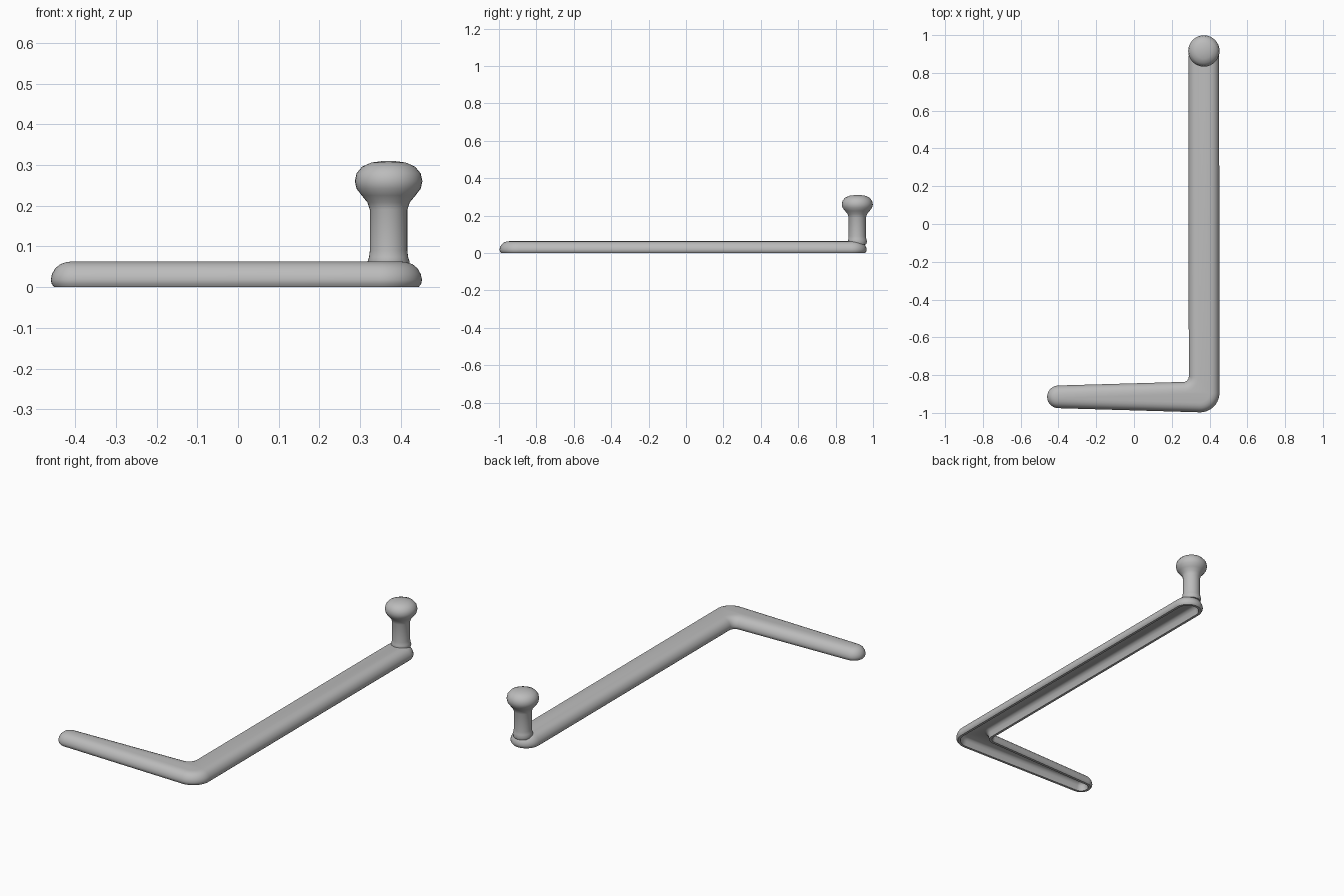
import bpy
import bmesh
from math import cos, sin, radians

cube = bpy.data.objects.get("Cube")
if cube:
    bpy.data.objects.remove(cube)

grey = bpy.data.materials.new("plain grey")
grey.use_nodes = True
colour = (0.5, 0.5, 0.5, 1)
grey.diffuse_color = colour
grey.node_tree.nodes["Principled BSDF"].inputs["Base Color"].default_value = colour

# Arcs of the L outline, counter-clockwise: centre, radius, start and end angle.
# The last one is the concave inner corner.
ARCS = [
    (-0.40, -0.915, 0.06, 92, 268),
    (0.35, -0.895, 0.102, 268, 360),
    (0.37, 0.885, 0.081, 0, 180),
    (0.262, -0.808, -0.028, 180, 92),
]
STEPS = 14


def outline(inset):
    """L outline moved inwards by inset; a negative radius means concave."""
    points = []
    for cx, cy, r, a0, a1 in ARCS:
        for i in range(STEPS + 1):
            a = radians(a0 + (a1 - a0) * i / STEPS)
            points.append((cx + (r - inset) * cos(a), cy + (r - inset) * sin(a)))
    return points


def finish(name, bm):
    bmesh.ops.recalc_face_normals(bm, faces=bm.faces)
    mesh = bpy.data.meshes.new(name)
    bm.to_mesh(mesh)
    bm.free()
    obj = bpy.data.objects.new(name, mesh)
    bpy.context.collection.objects.link(obj)
    mesh.materials.append(grey)
    bpy.ops.object.select_all(action="DESELECT")
    obj.select_set(True)
    bpy.context.view_layer.objects.active = obj
    bpy.ops.object.shade_smooth_by_angle(angle=radians(50))
    return obj


def loft(bm, rings, cap_start, cap_end):
    loops = [[bm.verts.new(p) for p in ring] for ring in rings]
    for low, high in zip(loops, loops[1:]):
        n = len(low)
        for i in range(n):
            j = (i + 1) % n
            bm.faces.new((low[i], low[j], high[j], high[i]))
    if cap_start:
        bm.faces.new(loops[0])
    if cap_end:
        bm.faces.new(loops[-1])


# Bent arm: from the hollow underside, over the rim, up to the domed top
section = [(0.047, 0.044), (0.036, 0.040), (0.028, 0.028), (0.022, 0.0),
           (0.008, 0.0), (0.002, 0.008), (0.0, 0.018), (0.003, 0.032),
           (0.011, 0.046), (0.023, 0.056), (0.037, 0.061), (0.052, 0.063)]
bm = bmesh.new()
loft(bm, [[(x, y, z) for x, y in outline(d)] for d, z in section], True, True)
finish("bent_arm", bm)

# Upright stem with a mushroom-shaped knob, turned around one axis
profile = [(0.047, 0.046), (0.052, 0.062), (0.048, 0.074), (0.046, 0.09),
           (0.046, 0.19), (0.052, 0.208), (0.066, 0.225), (0.079, 0.242),
           (0.083, 0.26), (0.079, 0.279), (0.065, 0.296), (0.042, 0.306),
           (0.012, 0.31)]
SIDES = 32
angles = [radians(360 * i / SIDES) for i in range(SIDES)]
bm = bmesh.new()
loft(bm, [[(0.37 + r * cos(a), 0.916 + r * sin(a), z) for a in angles]
          for r, z in profile], True, True)
finish("stem_and_knob", bm)
